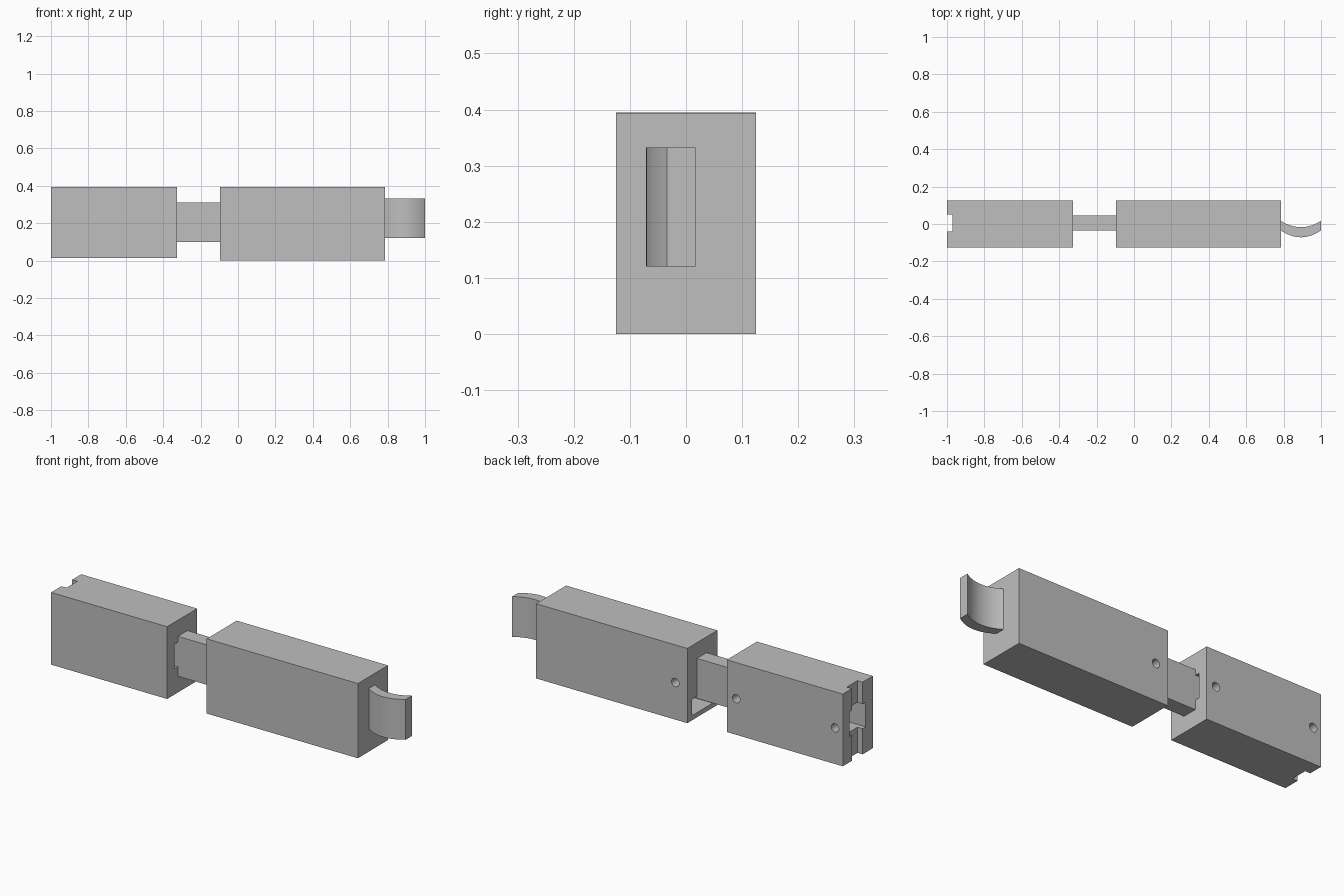
import bpy
import bmesh
import math
from mathutils import Matrix

old = bpy.data.objects.get("Cube")
if old:
    bpy.data.objects.remove(old, do_unlink=True)

grey = bpy.data.materials.new("plain grey")
grey.use_nodes = True
COLOUR = (0.52, 0.52, 0.52, 1)
grey.diffuse_color = COLOUR
grey.node_tree.nodes["Principled BSDF"].inputs["Base Color"].default_value = COLOUR


def finish(name, bm):
    bmesh.ops.recalc_face_normals(bm, faces=bm.faces)
    mesh = bpy.data.meshes.new(name)
    bm.to_mesh(mesh)
    bm.free()
    mesh.materials.append(grey)
    obj = bpy.data.objects.new(name, mesh)
    bpy.context.collection.objects.link(obj)
    return obj


def box(name, xs, ys, zs):
    bm = bmesh.new()
    bmesh.ops.create_cube(bm, size=1)
    for v in bm.verts:
        for axis, (low, high) in enumerate((xs, ys, zs)):
            v.co[axis] = low if v.co[axis] < 0 else high
    return finish(name, bm)


def bore(x, z, radius=0.022, depth=0.1):
    """Round cutter entering from the back face."""
    bm = bmesh.new()
    place = Matrix.Translation((x, 0.135 - depth / 2, z)) @ Matrix.Rotation(math.pi / 2, 4, "X")
    bmesh.ops.create_cone(bm, cap_ends=True, segments=24, radius1=radius,
                          radius2=radius, depth=depth, matrix=place)
    return finish("bore_cutter", bm)


def activate(obj):
    bpy.ops.object.select_all(action="DESELECT")
    obj.select_set(True)
    bpy.context.view_layer.objects.active = obj


def cut(target, cutters):
    activate(target)
    for cutter in cutters:
        cutter.hide_render = True
        mod = target.modifiers.new("cut", "BOOLEAN")
        mod.operation = "DIFFERENCE"
        mod.solver = "EXACT"
        mod.object = cutter
        bpy.ops.object.modifier_apply(modifier=mod.name)
        bpy.data.objects.remove(cutter, do_unlink=True)
    bpy.ops.object.shade_smooth_by_angle(angle=math.radians(30))


# Short block: vertical groove at the outer end, passage along its length
short_block = box("short_block", (-1, -0.325), (-0.125, 0.125), (0.015, 0.395))
cut(short_block, [
    box("groove_cutter", (-1.1, -0.97), (-0.04, 0.05), (-0.1, 0.5)),
    box("passage_cutter", (-1.1, -0.2), (-0.065, 0.07), (0.15, 0.28)),
    bore(-0.955, 0.205),
    bore(-0.38, 0.205),
])

# Long block: shallow opening under the tongue
long_block = box("long_block", (-0.095, 0.785), (-0.125, 0.125), (0, 0.393))
cut(long_block, [
    box("opening_cutter", (-0.2, 0.6), (-0.085, 0.085), (0.025, 0.11)),
    bore(-0.025, 0.195),
])

# Tongue joining the two blocks
box("tongue", (-0.36, 0.02), (-0.035, 0.045), (0.10, 0.31))

# Curved hook plate, an extruded crescent profile
STEPS = 20
bm = bmesh.new()
inner, outer = [], []
for i in range(STEPS + 1):
    t = 2 * i / STEPS - 1
    x = 0.8925 + 0.1075 * t
    inner.append(bm.verts.new((x, -0.017 + 0.034 * t * t, 0.12)))
    outer.append(bm.verts.new((x, -0.071 + 0.037 * t * t, 0.12)))
face = bm.faces.new(inner + outer[::-1])
walls = bmesh.ops.extrude_face_region(bm, geom=[face])["geom"]
bmesh.ops.translate(bm, vec=(0, 0, 0.212),
                    verts=[g for g in walls if isinstance(g, bmesh.types.BMVert)])
hook = finish("hook_plate", bm)
activate(hook)
bpy.ops.object.shade_smooth_by_angle(angle=math.radians(30))
